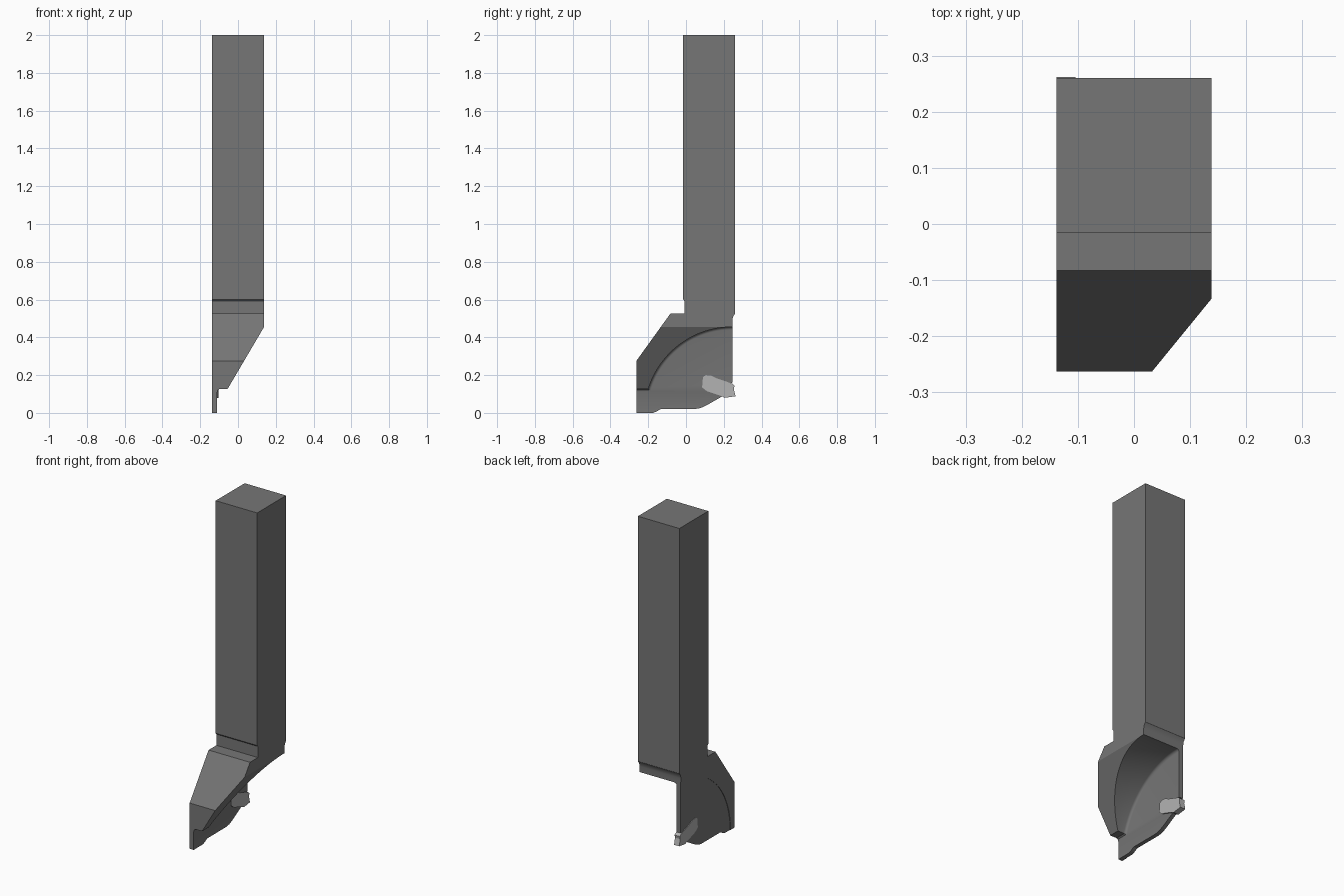
import bpy, bmesh, math

if "Cube" in bpy.data.objects:
    bpy.data.objects.remove(bpy.data.objects["Cube"])


def finish(bm, name):
    bmesh.ops.recalc_face_normals(bm, faces=bm.faces)
    me = bpy.data.meshes.new(name)
    bm.to_mesh(me)
    bm.free()
    ob = bpy.data.objects.new(name, me)
    bpy.context.collection.objects.link(ob)
    return ob


def loft(name, rings):
    """Closed solid through rings of equal vertex count."""
    bm = bmesh.new()
    vs = [[bm.verts.new(p) for p in r] for r in rings]
    n = len(rings[0])
    for a, b in zip(vs, vs[1:]):
        for i in range(n):
            j = (i + 1) % n
            bm.faces.new((a[i], a[j], b[j], b[i]))
    bm.faces.new(vs[0])
    bm.faces.new(vs[-1])
    return finish(bm, name)


def extrude_x(name, yz, x0, x1):
    return loft(name, [[(x, y, z) for y, z in yz] for x in (x0, x1)])


def extrude_y(name, xz, y0, y1):
    return loft(name, [[(x, y, z) for x, z in xz] for y in (y0, y1)])


def disc_x(name, profile, cy, cz, n=128):
    """Turned solid about an axis parallel to x; profile is (x, radius)."""
    ang = [2 * math.pi * (i + 0.5) / n for i in range(n)]
    return loft(name, [[(x, cy + r * math.cos(a), cz + r * math.sin(a)) for a in ang]
                       for x, r in profile])


def cut(ob, tool):
    m = ob.modifiers.new("cut", 'BOOLEAN')
    m.operation, m.solver, m.object = 'DIFFERENCE', 'EXACT', tool
    bpy.context.view_layer.objects.active = ob
    bpy.ops.object.modifier_apply(modifier=m.name)
    bpy.data.objects.remove(tool)


def paint(ob, name, v):
    mat = bpy.data.materials.new(name)
    mat.diffuse_color = (v, v, v, 1)
    mat.use_nodes = True
    mat.node_tree.nodes["Principled BSDF"].inputs["Base Color"].default_value = mat.diffuse_color
    ob.data.materials.append(mat)


# Shank, head and blade from one side profile
side = [(-0.015, 2), (-0.015, 0.6), (-0.008, 0.592), (-0.008, 0.525), (-0.083, 0.525),
        (-0.263, 0.275), (-0.263, 0), (-0.175, 0), (-0.155, 0.008), (-0.135, 0.02),
        (0.045, 0.02), (0.075, 0.025), (0.105, 0.038), (0.2, 0.092), (0.2, 0.15),
        (0.245, 0.16), (0.245, 0.49), (0.249, 0.51), (0.26, 0.525), (0.26, 2)]
holder = extrude_x("tool_holder", side, -0.138, 0.138)

# Slanted underside of the head and thin blade below it
cut(holder, extrude_y("slant_cutter", [
    (0.2, 0.5604), (-0.055, 0.127), (-0.099, 0.127), (-0.107, 0.121),
    (-0.111, 0.108), (-0.111, -0.1), (0.2, -0.1)], -0.5, 0.5))

# Curved clearance with a rounded inner corner
R, f, x0 = 0.465, 0.015, -0.109
fillet = [(x0 + f * (1 - math.cos(t)), R - f + f * math.sin(t))
          for t in (math.pi / 2 * i / 4 for i in range(5))]
cut(holder, disc_x("clearance_cutter", fillet + [(0.3, R)], 0.245, -0.01))

# Shallow round relief on the other side of the blade
cut(holder, disc_x("relief_cutter", [(-0.3, 0.472), (-0.135, 0.472)], 0.245, -0.005))

# Cutting insert
insert = extrude_x("cutting_insert", [
    (0.085, 0.135), (0.09, 0.19), (0.105, 0.2), (0.135, 0.197), (0.165, 0.182),
    (0.245, 0.155), (0.257, 0.145), (0.253, 0.128), (0.262, 0.088),
    (0.205, 0.08), (0.19, 0.088), (0.11, 0.115)], -0.1385, -0.104)

paint(holder, "dark_steel", 0.18)
paint(insert, "carbide", 0.45)

bpy.ops.object.select_all(action='DESELECT')
holder.select_set(True)
bpy.context.view_layer.objects.active = holder
bpy.ops.object.shade_smooth_by_angle(angle=math.radians(25))
